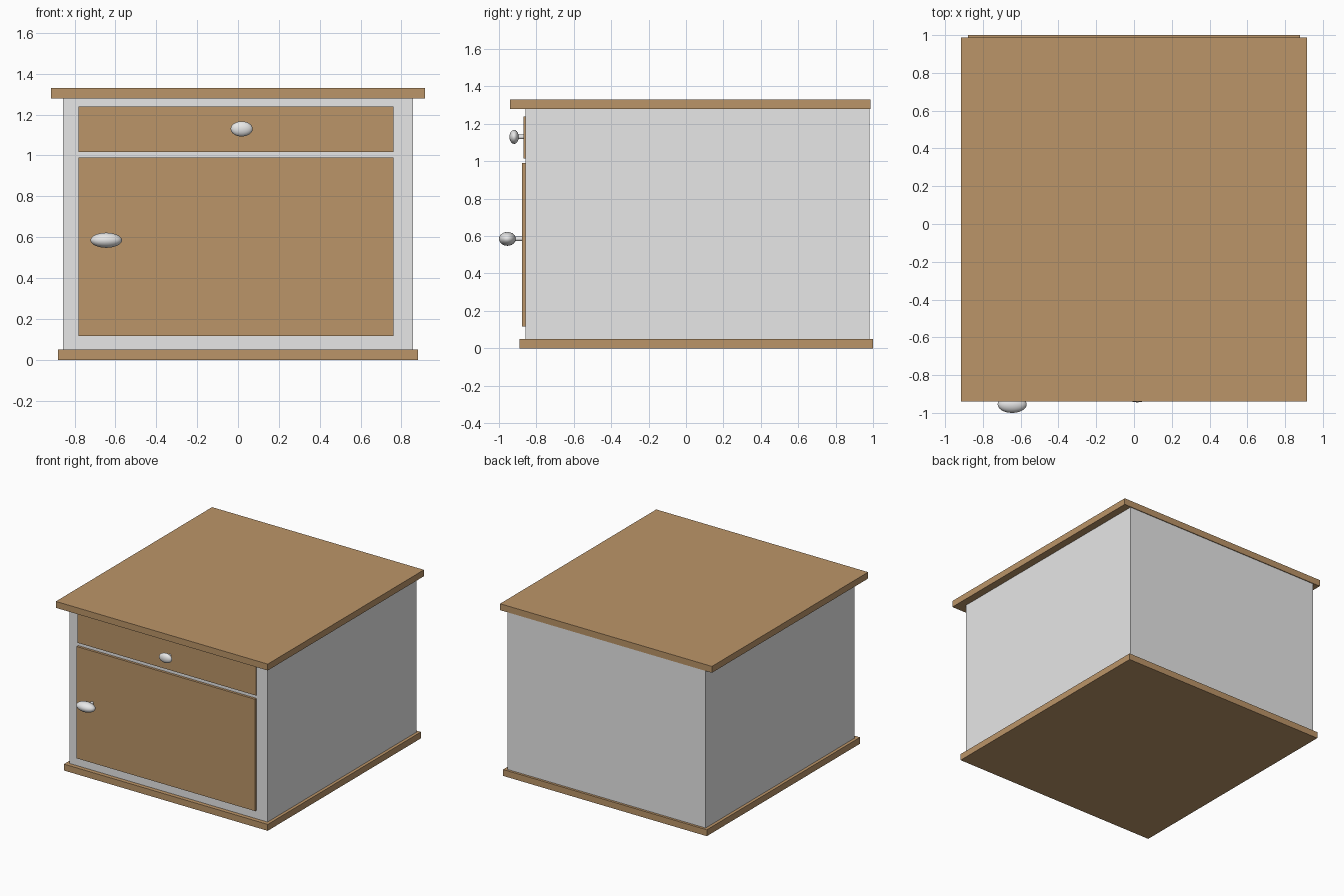
import bpy, math

if "Cube" in bpy.data.objects:
    bpy.data.objects.remove(bpy.data.objects["Cube"])

def material(name, col):
    m = bpy.data.materials.new(name)
    m.diffuse_color = (*col, 1)
    m.use_nodes = True
    m.node_tree.nodes["Principled BSDF"].inputs["Base Color"].default_value = m.diffuse_color
    return m

wood = material("wood_brown", (0.50, 0.30, 0.14))
grey = material("light_grey", (0.80, 0.80, 0.80))

def box(name, x0, x1, y0, y1, z0, z1, mat):
    bpy.ops.mesh.primitive_cube_add(size=1, location=((x0 + x1) / 2, (y0 + y1) / 2, (z0 + z1) / 2))
    o = bpy.context.object
    o.name = name
    o.scale = (x1 - x0, y1 - y0, z1 - z0)
    bpy.ops.object.transform_apply(location=False, rotation=False, scale=True)
    o.data.materials.append(mat)

def knob(name, x, y, z, radii, y_back):
    # flattened ball
    bpy.ops.mesh.primitive_uv_sphere_add(segments=32, ring_count=16, radius=1, location=(x, y, z))
    o = bpy.context.object
    o.name = name
    o.scale = radii
    bpy.ops.object.transform_apply(location=False, rotation=False, scale=True)
    bpy.ops.object.shade_smooth()
    o.data.materials.append(grey)
    # stem reaching back into the panel
    bpy.ops.mesh.primitive_cylinder_add(vertices=24, radius=0.012, depth=y_back - y,
                                        location=(x, (y + y_back) / 2, z),
                                        rotation=(math.pi / 2, 0, 0))
    s = bpy.context.object
    s.name = name + "_stem"
    s.data.materials.append(grey)
    bpy.ops.object.shade_smooth_by_angle()

# cabinet carcass
box("base_board", -0.88, 0.88, -0.89, 1.0, 0, 0.05, wood)
box("body", -0.856, 0.856, -0.858, 0.981, 0.05, 1.28, grey)
box("top_board", -0.915, 0.915, -0.94, 0.987, 1.28, 1.33, wood)

# front panels
box("door", -0.78, 0.762, -0.877, -0.85, 0.117, 0.99, wood)
box("drawer_front", -0.78, 0.762, -0.868, -0.85, 1.016, 1.239, wood)

# handles
knob("door_knob", -0.645, -0.955, 0.585, (0.077, 0.045, 0.037), -0.87)
knob("drawer_knob", 0.018, -0.919, 1.13, (0.054, 0.025, 0.037), -0.86)
